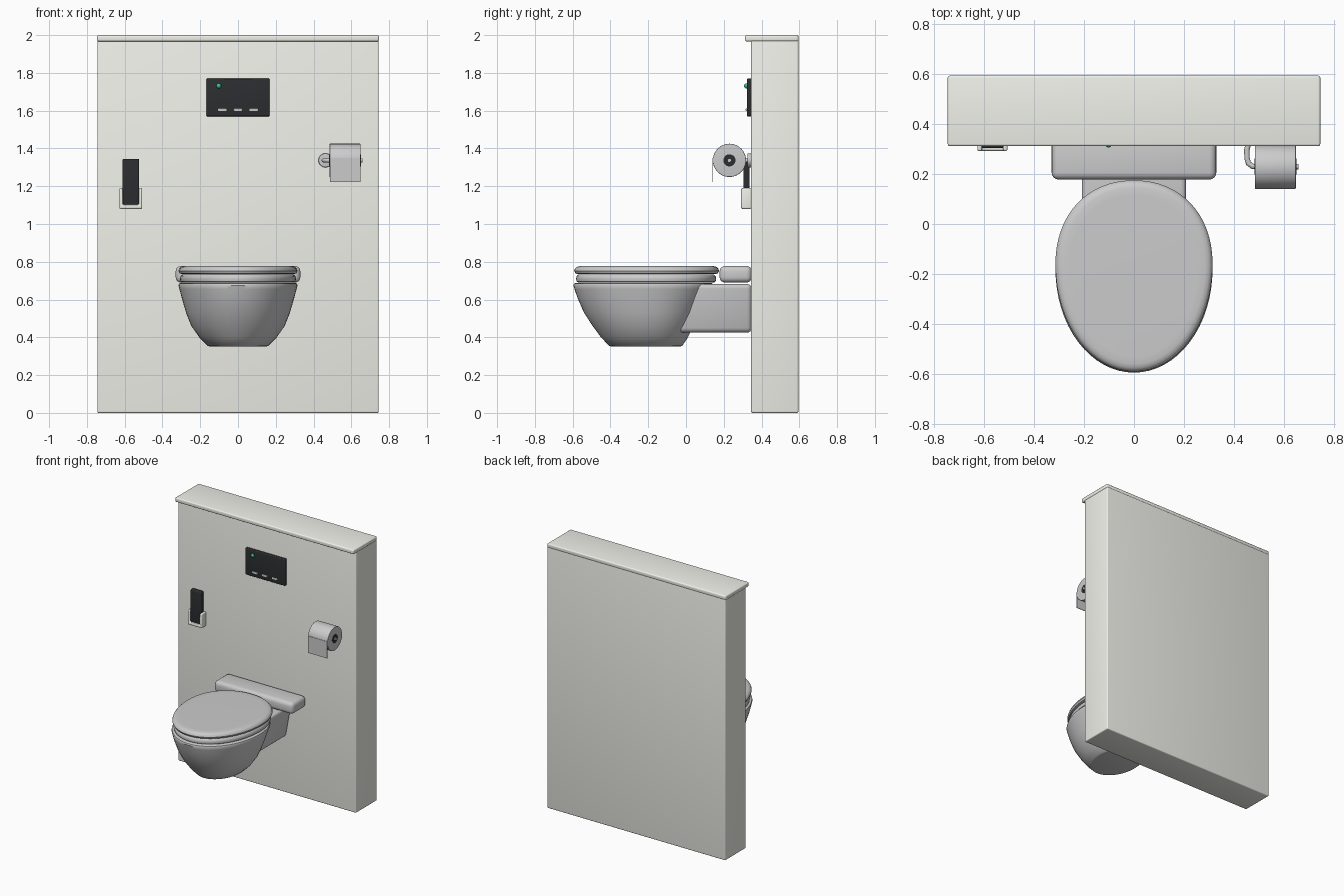
import bpy, bmesh, math
from mathutils import Matrix, Vector

if "Cube" in bpy.data.objects:
    bpy.data.objects.remove(bpy.data.objects["Cube"])


def material(name, rgb):
    m = bpy.data.materials.new(name)
    m.diffuse_color = (*rgb, 1)
    m.use_nodes = True
    m.node_tree.nodes["Principled BSDF"].inputs["Base Color"].default_value = m.diffuse_color
    return m


STONE = material("stone", (0.87, 0.88, 0.82))
BLACK = material("black", (0.025, 0.027, 0.03))
GREEN = material("green", (0.05, 0.5, 0.25))


def finish(name, bm, mat=None, bevel=0, angle=35):
    bmesh.ops.recalc_face_normals(bm, faces=bm.faces)
    if bevel:
        edges = [e for e in bm.edges if e.calc_face_angle(0) > 0.5]
        bmesh.ops.bevel(bm, geom=edges, offset=bevel, segments=4, profile=0.5,
                        affect='EDGES', clamp_overlap=True)
    me = bpy.data.meshes.new(name)
    bm.to_mesh(me)
    bm.free()
    me.shade_smooth()
    me.set_sharp_from_angle(angle=math.radians(angle))
    if mat:
        me.materials.append(mat)
    ob = bpy.data.objects.new(name, me)
    bpy.context.collection.objects.link(ob)
    return ob


def box(name, lo, hi, mat=None, bevel=0):
    bm = bmesh.new()
    bmesh.ops.create_cube(bm, size=1)
    for v in bm.verts:
        v.co = Vector([(a + b) / 2 + c * (b - a) for a, b, c in zip(lo, hi, v.co)])
    return finish(name, bm, mat, bevel)


def prism(name, outline, y0, y1, mat=None, bevel=0):
    """Extrude an (x, z) outline along y."""
    bm = bmesh.new()
    f = bm.faces.new([bm.verts.new((x, y0, z)) for x, z in outline])
    ext = bmesh.ops.extrude_face_region(bm, geom=[f])['geom']
    for v in ext:
        if isinstance(v, bmesh.types.BMVert):
            v.co.y = y1
    return finish(name, bm, mat, bevel)


def cylinder(name, axis, centre, r, depth, mat=None, bevel=0):
    bm = bmesh.new()
    bmesh.ops.create_cone(bm, cap_ends=True, segments=40, radius1=r, radius2=r, depth=depth)
    rot = Matrix.Rotation(math.pi / 2, 4, 'Y' if axis == 'X' else 'X')
    bmesh.ops.transform(bm, matrix=Matrix.Translation(centre) @ rot, verts=bm.verts)
    return finish(name, bm, mat, bevel)


def egg_ring(hx, yf, yr, z, n=64):
    """Egg outline: longer towards the front, slightly fuller at the back."""
    yc = yr - 0.44 * (yr - yf)
    pts = []
    for i in range(n):
        t = 2 * math.pi * i / n
        c, s = math.cos(t), math.sin(t)
        e = 2 / 2.15 if s > 0 else 1
        x = hx * math.copysign(abs(c) ** e, c)
        y = yc + (yr - yc) * s ** e if s > 0 else yc + (yc - yf) * s
        pts.append((x, y, z))
    return pts


def egg_loft(name, sections, closed=False):
    bm = bmesh.new()
    rings = [[bm.verts.new(p) for p in egg_ring(*s)] for s in sections]
    pairs = list(zip(rings, rings[1:])) + ([(rings[-1], rings[0])] if closed else [])
    for a, b in pairs:
        for i in range(len(a)):
            j = (i + 1) % len(a)
            bm.faces.new((a[i], a[j], b[j], b[i]))
    if not closed:
        bm.faces.new(rings[0])
        bm.faces.new(rings[-1])
    return finish(name, bm, angle=40)


def inset(hx, yf, yr, profile):
    return [(hx - d, yf + d, yr - d, z) for d, z in profile]


# Wall panel with overhanging top ledge
box("wall_panel", (-0.745, 0.345, 0), (0.745, 0.595, 1.975), STONE, 0.008)
box("wall_ledge", (-0.747, 0.312, 1.967), (0.747, 0.595, 2.0), STONE, 0.009)

# Bowl: outer shell, rim and inner cavity
egg_loft("bowl", [
    (0.15, -0.397, -0.03, 0.352), (0.16, -0.407, -0.02, 0.355),
    (0.205, -0.45, 0.01, 0.40), (0.247, -0.494, 0.04, 0.46),
    (0.275, -0.54, 0.08, 0.53), (0.298, -0.575, 0.115, 0.61),
    (0.31, -0.59, 0.137, 0.655), (0.315, -0.596, 0.144, 0.675),
    (0.312, -0.592, 0.141, 0.684), (0.303, -0.583, 0.133, 0.688),
    (0.19, -0.46, 0.01, 0.688), (0.17, -0.43, -0.02, 0.60), (0.09, -0.31, -0.12, 0.45)])

# Seat ring and closed lid
egg_loft("seat", inset(0.307, -0.582, 0.16, [
    (0.012, 0.690), (0.003, 0.696), (0, 0.710), (0.003, 0.724), (0.012, 0.732),
    (0.09, 0.732), (0.1, 0.72), (0.1, 0.69)]), closed=True)
egg_loft("lid", inset(0.315, -0.592, 0.175, [
    (0.02, 0.734), (0.006, 0.739), (0, 0.752), (0.004, 0.764), (0.014, 0.773),
    (0.03, 0.777), (0.06, 0.778)]))

# Support block joining the bowl to the wall, narrower at the bottom
bm = bmesh.new()
bmesh.ops.create_cube(bm, size=1)
for v in bm.verts:
    top, back = v.co.z > 0, v.co.y > 0
    v.co = ((0.213 if top else 0.165) * (1 if v.co.x > 0 else -1),
            0.348 if back else (0.04 if top else -0.05), 0.682 if top else 0.425)
finish("support_block", bm, None, 0.025)

# Rounded housing behind the lid
box("rear_housing", (-0.33, 0.178, 0.69), (0.33, 0.348, 0.778), None, 0.028)

# Flush control panel with buttons and status light
box("control_panel", (-0.167, 0.322, 1.57), (0.167, 0.348, 1.77), BLACK, 0.006)
for i in (-1, 0, 1):
    box(f"panel_button_{i + 2}", (i * 0.083 - 0.023, 0.316, 1.598),
        (i * 0.083 + 0.023, 0.326, 1.611), STONE, 0.003)
bm = bmesh.new()
bmesh.ops.create_uvsphere(bm, u_segments=20, v_segments=12, radius=0.013,
                          matrix=Matrix.Translation((-0.102, 0.32, 1.731)))
finish("status_light", bm, GREEN)

# Remote control in its open-fronted holder
xl, xr = -0.628, -0.507
prism("remote_holder", [(xl, 1.08), (xr, 1.08), (xr, 1.19), (xr - 0.018, 1.19),
                        (xr - 0.018, 1.102), (xl + 0.018, 1.102), (xl + 0.018, 1.19),
                        (xl, 1.19)], 0.292, 0.347, STONE, 0.008)
box("holder_back", (xl + 0.006, 0.336, 1.086), (xr - 0.006, 0.347, 1.187), STONE)
box("remote", (-0.612, 0.304, 1.1), (-0.523, 0.337, 1.345), BLACK, 0.007)

# Paper roll, core and hanging sheet
Y, Z = 0.23, 1.337
cylinder("paper_roll", 'X', (0.567, Y, Z), 0.088, 0.164, None, 0.003)
cylinder("roll_core", 'X', (0.567, Y, Z), 0.032, 0.168, BLACK)
box("paper_sheet", (0.486, 0.140, 1.222), (0.648, 0.144, Z + 0.012))

# Roll holder: wall flange and bent rod
cylinder("holder_flange", 'Y', (0.463, 0.336, Z), 0.037, 0.022, None, 0.005)
cu = bpy.data.curves.new("holder_rod", 'CURVE')
cu.dimensions = '3D'
cu.bevel_depth = 0.011
cu.bevel_resolution = 3
cu.use_fill_caps = True
sp = cu.splines.new('POLY')
path = [(0.463, 0.34), (0.453, 0.30), (0.453, 0.265), (0.459, 0.243), (0.475, 0.231), (0.66, Y)]
sp.points.add(len(path) - 1)
for p, (x, y) in zip(sp.points, path):
    p.co = (x, y, Z, 1)
sp.use_smooth = True
bpy.context.collection.objects.link(bpy.data.objects.new("holder_rod", cu))
